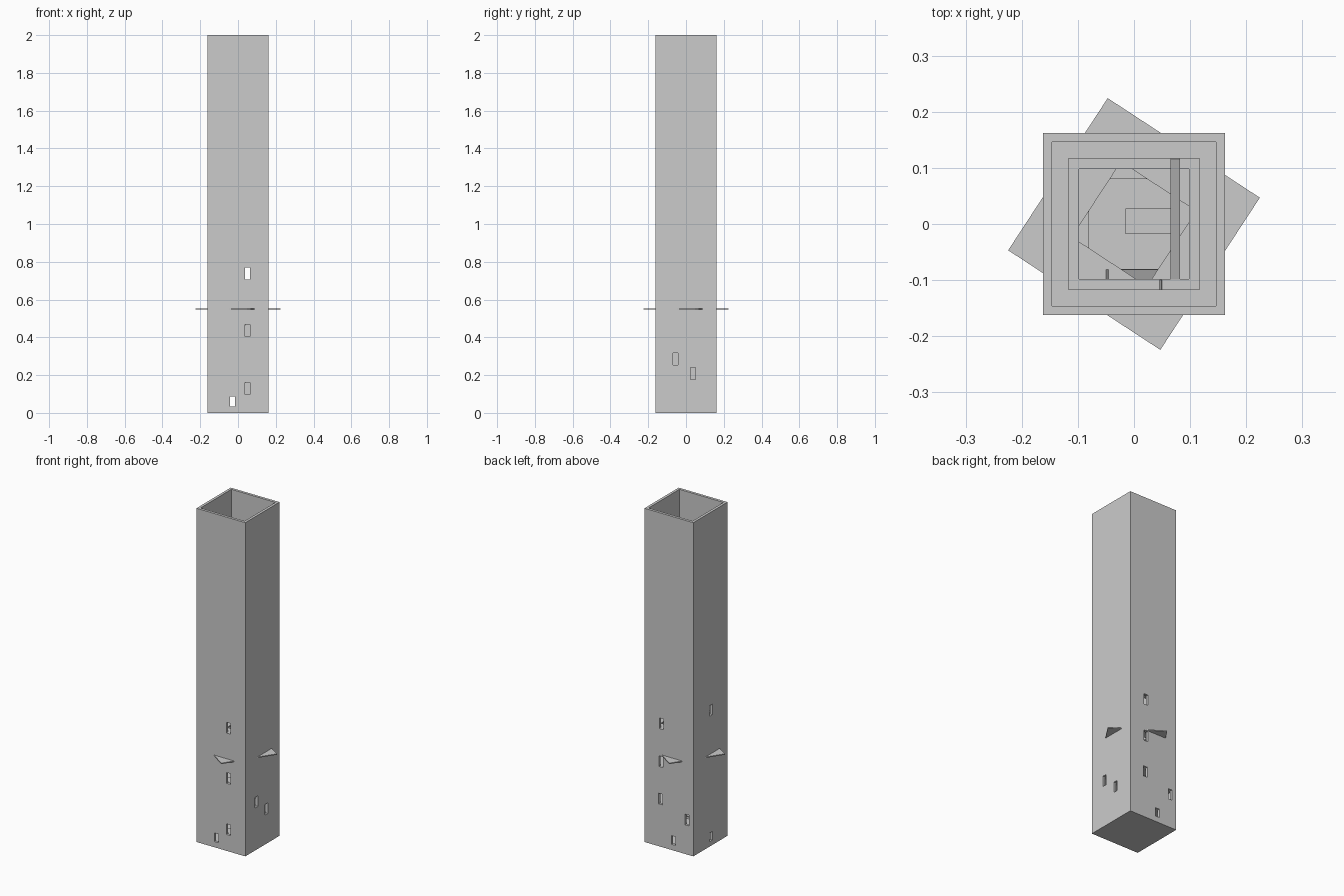
import bpy, bmesh, math
from mathutils import Vector, Matrix

if "Cube" in bpy.data.objects:
    bpy.data.objects.remove(bpy.data.objects["Cube"])

W = 0.162          # outer half width
IN = 0.146         # inner half width
STEP = 0.0763      # storey height


def make(name, bm):
    bmesh.ops.recalc_face_normals(bm, faces=bm.faces)
    me = bpy.data.meshes.new(name)
    bm.to_mesh(me)
    bm.free()
    ob = bpy.data.objects.new(name, me)
    bpy.context.collection.objects.link(ob)
    return ob


def add_box(bm, lo, hi):
    c = (Vector(lo) + Vector(hi)) / 2
    s = Vector(hi) - Vector(lo)
    bmesh.ops.create_cube(bm, size=1, matrix=Matrix.Translation(c) @ Matrix.Diagonal((*s, 1)))


def square_ring(name, outer, inner, z0, z1):
    """Square tube: four loops joined by quads."""
    bm = bmesh.new()
    loops = []
    for h, z in ((outer, z0), (outer, z1), (inner, z1), (inner, z0)):
        loops.append([bm.verts.new((sx * h, sy * h, z))
                      for sx, sy in ((-1, -1), (1, -1), (1, 1), (-1, 1))])
    for a, b in zip(loops, loops[1:] + loops[:1]):
        for i in range(4):
            j = (i + 1) % 4
            bm.faces.new((a[i], a[j], b[j], b[i]))
    return make(name, bm)


def plank(name, a, b, width, thick=0.005):
    """Sloping plank between two points."""
    a, b = Vector(a), Vector(b)
    d = (b - a).normalized()
    side = d.cross(Vector((0, 0, 1))).normalized()
    up = side.cross(d)
    rot = Matrix((d, side, up)).transposed().to_4x4()
    bm = bmesh.new()
    bmesh.ops.create_cube(bm, size=1, matrix=Matrix.Translation((a + b) / 2) @ rot
                          @ Matrix.Diagonal(((b - a).length, width, thick, 1)))
    return make(name, bm)


# outer walls
walls = square_ring("tower_walls", W, IN, 0, 2)

# window slits: face, offset along the face, centre height
slits = [("front", -0.03, 0.06), ("front", 0.05, 0.13), ("front", 0.05, 0.437),
         ("front", 0.05, 0.738), ("back", -0.03, 0.06), ("back", -0.12, 0.207),
         ("back", 0.055, 0.286), ("back", 0.052, 0.51), ("back", 0.05, 0.738),
         ("left", -0.005, 0.055), ("left", -0.005, 0.812),
         ("right", 0.037, 0.208), ("right", -0.055, 0.286)]
bm = bmesh.new()
hw = 0.0135
for face, o, z in slits:
    hh = 0.026 if z < 0.1 else 0.032
    s = -1 if face in ("front", "left") else 1
    n0, n1 = sorted((s * 0.135, s * 0.175))
    if face in ("front", "back"):
        add_box(bm, (o - hw, n0, z - hh), (o + hw, n1, z + hh))
    else:
        add_box(bm, (n0, o - hw, z - hh), (n1, o + hw, z + hh))
cutter = make("slit_cutter", bm)
cutter.hide_render = True
mod = walls.modifiers.new("slits", "BOOLEAN")
mod.operation, mod.solver, mod.object = "DIFFERENCE", "EXACT", cutter
bpy.context.view_layer.objects.active = walls
bpy.ops.object.modifier_apply(modifier=mod.name)
bpy.data.objects.remove(cutter)

# solid ground floor with a block in the middle
bm = bmesh.new()
add_box(bm, (-IN, -IN, 0), (IN, IN, 0.015))
make("ground_floor", bm)
bm = bmesh.new()
add_box(bm, (-0.015, -0.018, 0.015), (0.075, 0.028, 0.03))
make("floor_block", bm)

# gallery floors; the seventh is twisted and pokes through the walls
tops = []
for k in range(1, 11):
    z = 0.015 + STEP * k
    hole = 0.117 if k == 10 else 0.098 if k > 7 else 0.08
    half = W if k == 7 else W - 0.0003
    floor = square_ring(f"gallery_floor_{k}", half, hole, z - 0.003, z + 0.003)
    if k == 7:
        floor.rotation_euler.z = math.radians(-33.2)
    tops.append((z + 0.003, hole))

# sloping ladders between galleries, alternating sides
plank("ladder_top", (0.0735, 0.117, tops[9][0]), (0.0735, -0.098, tops[8][0]), 0.017)
for k in range(1, 9):
    (z0, h0), (z1, h1) = tops[k - 1], tops[k]
    y = (h1 + 0.01) * (1 if k % 2 else -1)
    s = 1 if k % 4 < 2 else -1
    plank(f"ladder_{k}", (-0.05 * s, y, z0), (0.05 * s, y, z1), 0.017)
